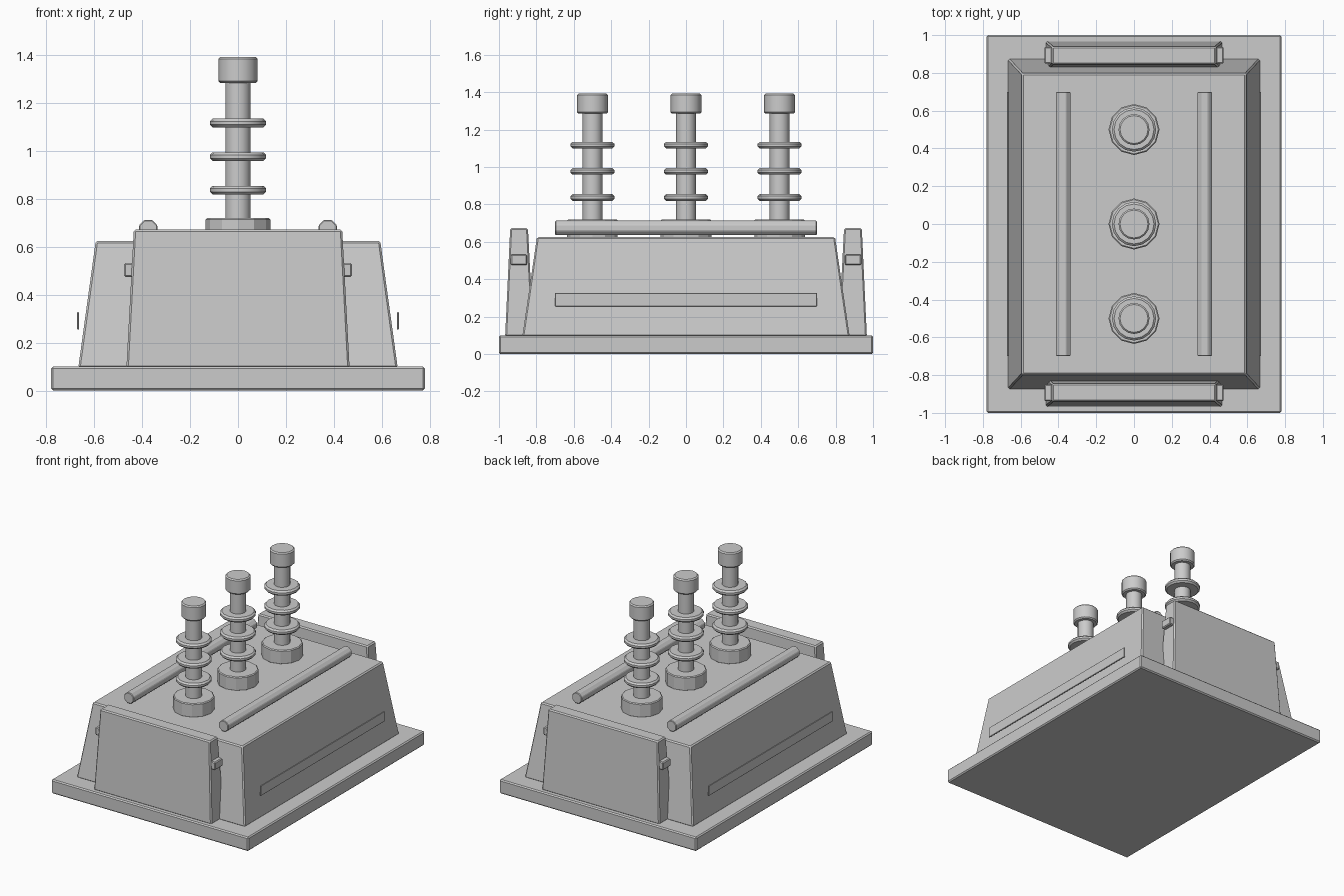
import bpy, bmesh, math
from mathutils import Matrix

if "Cube" in bpy.data.objects:
    bpy.data.objects.remove(bpy.data.objects["Cube"])


def finish(name, bm, bevel=0.0, smooth=False):
    bmesh.ops.recalc_face_normals(bm, faces=bm.faces)
    me = bpy.data.meshes.new(name)
    bm.to_mesh(me)
    bm.free()
    ob = bpy.data.objects.new(name, me)
    bpy.context.collection.objects.link(ob)
    if bevel:
        m = ob.modifiers.new("bevel", 'BEVEL')
        m.width, m.segments, m.limit_method = bevel, 1, 'ANGLE'
    if smooth:
        bpy.context.view_layer.objects.active = ob
        ob.select_set(True)
        bpy.ops.object.shade_smooth_by_angle(angle=math.radians(30))
        ob.select_set(False)
    return ob


def taper_box(name, bottom, top, z0, z1, bevel):
    """Box whose lower and upper rectangles are (x0, x1, y0, y1)."""
    bm = bmesh.new()
    rings = []
    for (x0, x1, y0, y1), z in ((bottom, z0), (top, z1)):
        rings.append([bm.verts.new((x, y, z)) for x, y in
                      ((x0, y0), (x1, y0), (x1, y1), (x0, y1))])
    lo, hi = rings
    bm.faces.new(lo[::-1])
    bm.faces.new(hi)
    for i in range(4):
        j = (i + 1) % 4
        bm.faces.new((lo[i], lo[j], hi[j], hi[i]))
    return finish(name, bm, bevel)


def span(a, b, s):
    return (a, b) if s > 0 else (-b, -a)


def drum(name, y, r, z0, z1, sides, bevel, smooth=False):
    bm = bmesh.new()
    bmesh.ops.create_cone(bm, cap_ends=True, segments=sides, radius1=r, radius2=r,
                          depth=z1 - z0, matrix=Matrix.Translation((0, y, (z0 + z1) / 2)))
    return finish(name, bm, bevel, smooth)


# Base plate and tapered housing
plate = (-0.78, 0.78, -1, 1)
taper_box("base_plate", plate, plate, 0.0, 0.1, 0.008)
taper_box("housing", (-0.667, 0.667, -0.875, 0.875), (-0.594, 0.594, -0.797, 0.797),
          0.095, 0.625, 0.008)

for s, side in ((-1, "a"), (1, "b")):
    # End panels with a clip bar running through each
    taper_box("end_panel_" + side, (-0.466, 0.466, *span(0.815, 0.967, s)),
              (-0.435, 0.435, *span(0.845, 0.94, s)), 0.095, 0.673, 0.008)
    clip = (-0.475, 0.475, *span(0.85, 0.937, s))
    taper_box("clip_bar_" + side, clip, clip, 0.475, 0.532, 0.006)

    # Side trim strips
    strip = (*span(0.663, 0.672, s), -0.7, 0.7)
    taper_box("side_strip_" + side, strip, strip, 0.255, 0.327, 0.002)

    # Octagonal top rails
    bm = bmesh.new()
    mat = (Matrix.Translation((s * 0.375, 0, 0.675)) @ Matrix.Rotation(math.pi / 2, 4, 'X')
           @ Matrix.Rotation(math.pi / 8, 4, 'Z'))
    bmesh.ops.create_cone(bm, cap_ends=True, segments=8, radius1=0.041, radius2=0.041,
                          depth=1.4, matrix=mat)
    finish("top_rail_" + side, bm, 0.004)

# Three terminal posts with flange, discs and cap
for n, y in enumerate((-0.5, 0.0, 0.5), 1):
    drum(f"flange_{n}", y, 0.135, 0.62, 0.72, 12, 0.006)
    drum(f"post_{n}", y, 0.053, 0.7, 1.29, 16, 0.005, True)
    for k, z in enumerate((0.837, 0.977, 1.117), 1):
        drum(f"disc_{n}_{k}", y, 0.117, z - 0.018, z + 0.018, 16, 0.011, True)
    drum(f"cap_{n}", y, 0.082, 1.285, 1.393, 16, 0.008, True)
